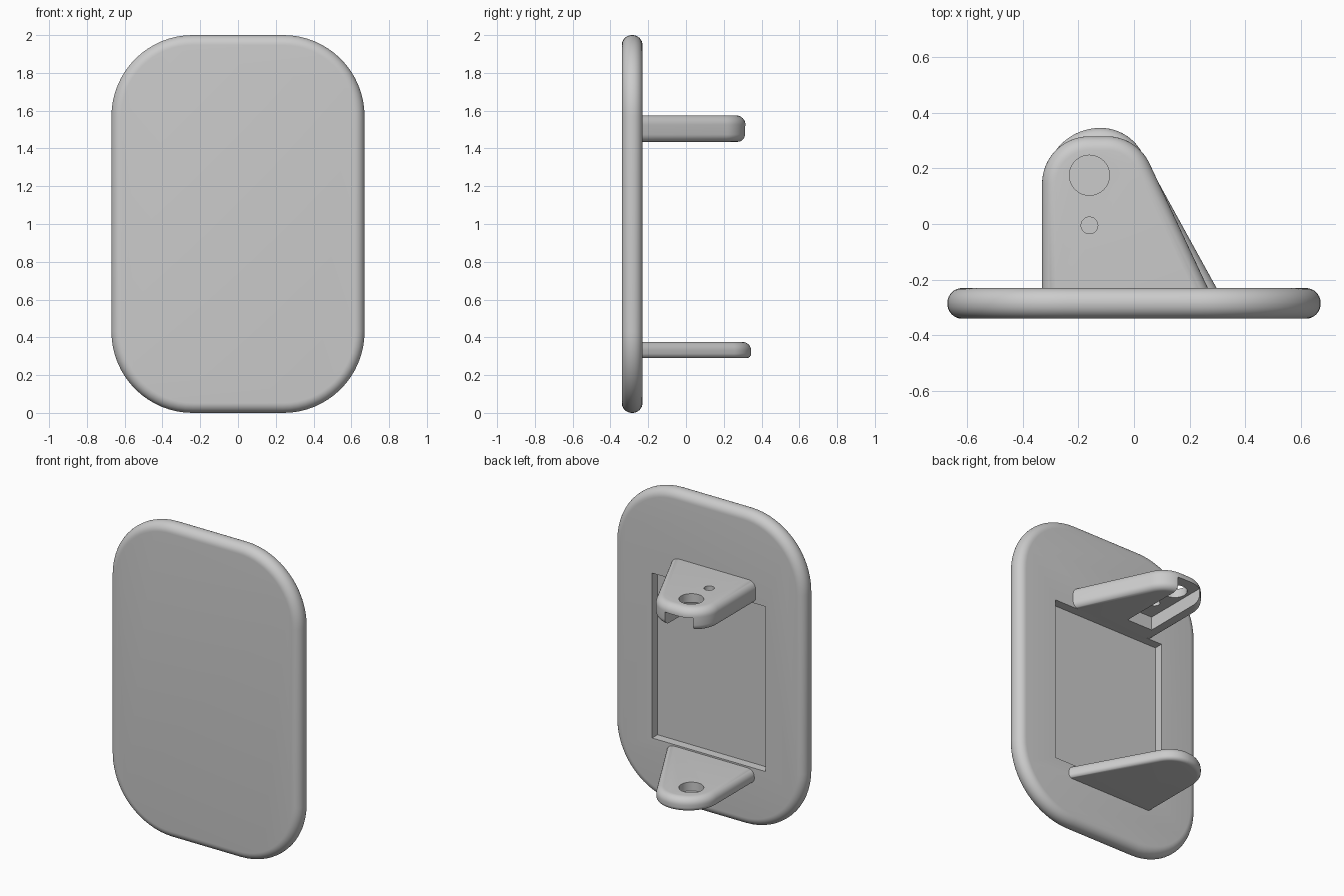
import bpy, bmesh, math
from mathutils import Vector

cube = bpy.data.objects.get("Cube")
if cube:
    bpy.data.objects.remove(cube, do_unlink=True)

GREY = (0.6, 0.6, 0.6, 1)
grey = bpy.data.materials.new("plain grey")
grey.use_nodes = True
grey.diffuse_color = GREY
grey.node_tree.nodes["Principled BSDF"].inputs["Base Color"].default_value = GREY


def rounded_outline(corners, steps=16):
    """Turn (x, y, radius) corners into an outline with rounded corners."""
    points = []
    for i, (x, y, r) in enumerate(corners):
        p = Vector((x, y))
        if r == 0:
            points.append(p)
            continue
        a = (Vector(corners[i - 1][:2]) - p).normalized()
        b = (Vector(corners[(i + 1) % len(corners)][:2]) - p).normalized()
        half = a.angle(b) / 2
        centre = p + (a + b).normalized() * r / math.sin(half)
        start = p + a * r / math.tan(half) - centre
        end = p + b * r / math.tan(half) - centre
        sweep = start.angle_signed(end)
        for k in range(steps + 1):
            t = -sweep * k / steps
            c, s = math.cos(t), math.sin(t)
            points.append(centre + Vector((start.x * c - start.y * s,
                                           start.x * s + start.y * c)))
    return points


def slab(name, outline, low, high, round_low, round_high, place):
    """Extrude an outline and round its lower and upper rims."""
    bm = bmesh.new()
    base = bm.faces.new([bm.verts.new((p.x, p.y, low)) for p in outline])
    top = bmesh.ops.extrude_face_region(bm, geom=[base])["geom"]
    for v in top:
        if isinstance(v, bmesh.types.BMVert):
            v.co.z = high
    bmesh.ops.recalc_face_normals(bm, faces=bm.faces)
    for level, radius in ((low, round_low), (high, round_high)):
        rim = [e for e in bm.edges if all(abs(v.co.z - level) < 1e-5 for v in e.verts)]
        bmesh.ops.bevel(bm, geom=rim, offset=radius, segments=8, profile=0.5,
                        affect='EDGES', clamp_overlap=False)
    for v in bm.verts:
        v.co = place(*v.co)
    bmesh.ops.recalc_face_normals(bm, faces=bm.faces)
    mesh = bpy.data.meshes.new(name)
    bm.to_mesh(mesh)
    bm.free()
    mesh.materials.append(grey)
    obj = bpy.data.objects.new(name, mesh)
    bpy.context.collection.objects.link(obj)
    return obj


def activate(obj):
    bpy.ops.object.select_all(action='DESELECT')
    obj.select_set(True)
    bpy.context.view_layer.objects.active = obj


def cut(obj, cutter):
    cutter.hide_render = True
    mod = obj.modifiers.new("cut", 'BOOLEAN')
    mod.operation, mod.solver, mod.object = 'DIFFERENCE', 'EXACT', cutter
    activate(obj)
    bpy.ops.object.modifier_apply(modifier=mod.name)
    bpy.data.objects.remove(cutter, do_unlink=True)


def box(x0, x1, y0, y1, z0, z1):
    bpy.ops.mesh.primitive_cube_add(
        size=1, location=((x0 + x1) / 2, (y0 + y1) / 2, (z0 + z1) / 2))
    obj = bpy.context.object
    obj.scale = (x1 - x0, y1 - y0, z1 - z0)
    obj.data.materials.append(grey)
    return obj


def drill(x, y, radius, z0, z1):
    bpy.ops.mesh.primitive_cylinder_add(
        vertices=48, radius=radius, depth=z1 - z0, location=(x, y, (z0 + z1) / 2))
    bpy.context.object.data.materials.append(grey)
    return bpy.context.object


def flat(x, y, z):
    return Vector((x, y, z))


def upright(x, y, z):
    return Vector((x, z, y))


# Upright plate with a shallow rectangular pocket in its back
W, R = 0.67, 0.43
plate = slab("plate", rounded_outline([(-W, 0, R), (W, 0, R), (W, 2, R), (-W, 2, R)]),
             -0.34, -0.23, 0.053, 0.053, upright)
cut(plate, box(-0.4, 0.4, -0.285, -0.1, 0.385, 1.435))

# Upper bracket, with a slot underneath that opens at the tip, and two holes
HOLE_X, HOLE_Y = -0.16, 0.175
upper = slab("upper_bracket",
             rounded_outline([(-0.33, -0.3, 0), (0.298, -0.3, 0),
                              (0.01, 0.315, 0.17), (-0.33, 0.315, 0.17)]),
             1.435, 1.575, 0.04, 0.05, flat)
cut(upper, box(HOLE_X - 0.09, HOLE_X + 0.09, -0.14, 0.5, 1.3, 1.52))
cut(upper, drill(HOLE_X, HOLE_Y, 0.072, 1.4, 1.7))
cut(upper, drill(HOLE_X, -0.005, 0.03, 1.4, 1.7))

# Lower bracket with a blind hole
lower = slab("lower_bracket",
             rounded_outline([(-0.32, -0.3, 0), (0.335, -0.3, 0),
                              (-0.02, 0.345, 0.17), (-0.32, 0.345, 0.199)]),
             0.29, 0.375, 0.025, 0.045, flat)
cut(lower, drill(HOLE_X, HOLE_Y, 0.072, 0.32, 0.5))

for part in (plate, upper, lower):
    activate(part)
    bpy.ops.object.shade_smooth_by_angle(angle=math.radians(35))
